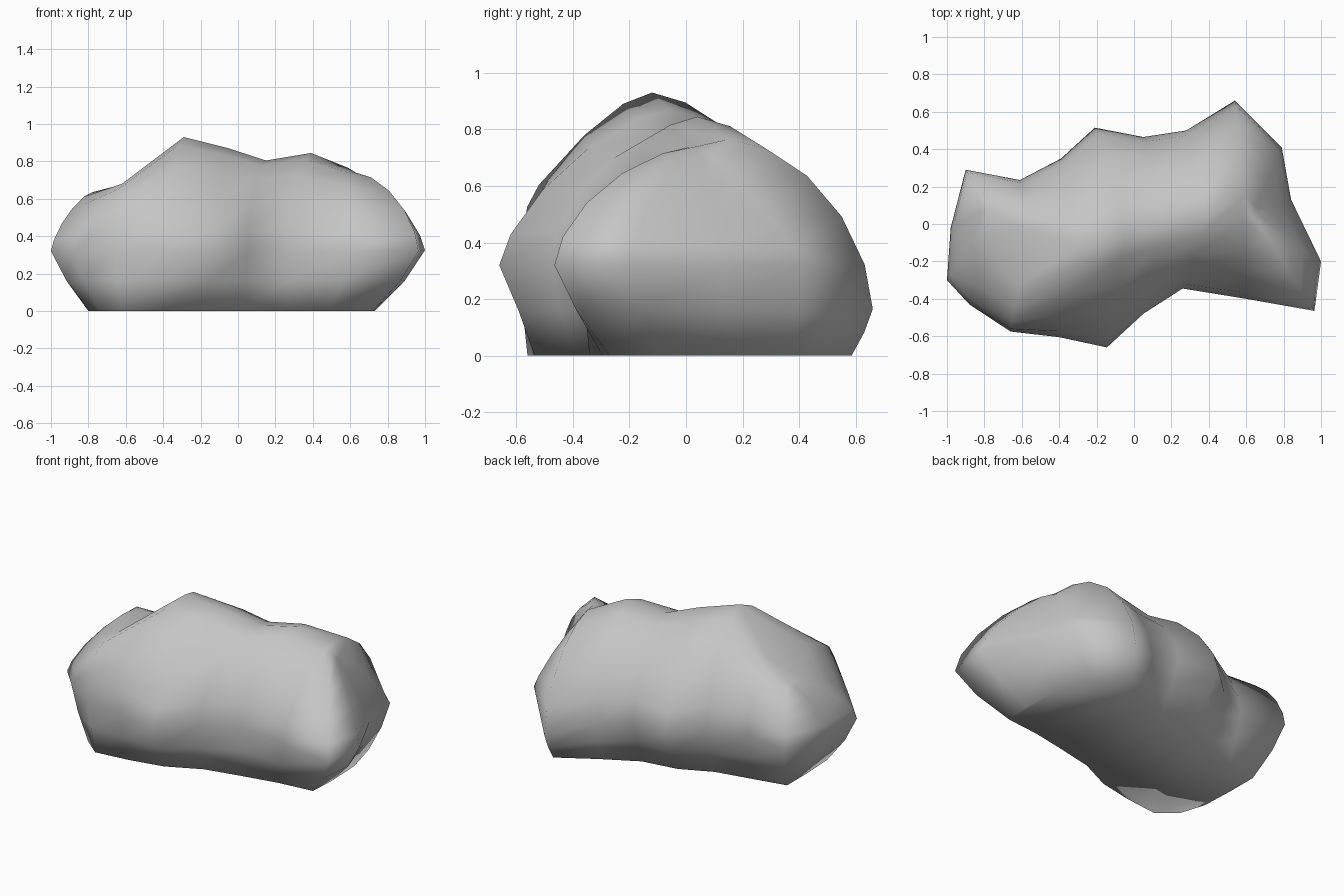
import bpy
import bmesh
import math

# Remove the default cube
default_cube = bpy.data.objects.get("Cube")
if default_cube:
    bpy.data.objects.remove(default_cube, do_unlink=True)

# Ridge points from the right end to the left end
RIDGE = [(-.78, .08, .635), (-.57, -.03, .69), (-.29, -.12, .93),
         (-.05, -.06, .87), (.15, 0, .805), (.39, .04, .845),
         (.59, .15, .765), (.63, .04, .74)]

# Rims: (x, y, height of the widest point, roundness above, base x, base y)
FRONT = [
    (-.88, -.43, .32, 1.7, -.74, -.46),
    (-.66, -.575, .32, 4, -.62, -.56),
    (-.4, -.605, .32, 1.5, -.4, -.535),
    (-.145, -.66, .32, 1.45, -.18, -.49),
    (.05, -.48, .32, 1.7, .03, -.39),
    (.26, -.345, .32, 1.7, .26, -.34),
    (.6, -.4, .32, 1.65, .49, -.295),
    (.965, -.465, .32, 1.65, .72, -.27),
]
BACK = [
    (-.9, .29, .32, 1.7, -.8, .12),
    (-.61, .235, .32, 1.8, -.58, .165),
    (-.39, .35, .32, 1.7, -.35, .21),
    (-.21, .515, .32, 1.6, -.15, .3),
    (.05, .465, .32, 1.7, .08, .335),
    (.28, .5, .25, 1.7, .3, .45),
    (.54, .66, .165, 1.75, .53, .585),
    (.79, .41, .32, 1.2, .66, .38),
]
LEFT_END = [(1, -.2, .325, 1.4, .73, -.1), (.84, .13, .32, 1.25, .72, .15)]
RIGHT_END = [(-.98, -.02, .32, 1.4, -.8, -.08), (-1, -.3, .32, 1.4, -.79, -.3)]
SLOPE_STEPS = 5


def slope(ridge, rim):
    """Points from the ground, out to the rim and up to the ridge."""
    x, y, wide, power, base_x, base_y = rim
    points = [(base_x, base_y, 0),
              (base_x + (x - base_x) * .6, base_y + (y - base_y) * .6, wide / 2)]
    for step in range(SLOPE_STEPS + 1):
        angle = step / SLOPE_STEPS * math.pi / 2
        out = math.cos(angle) ** (2 / power) if step < SLOPE_STEPS else 0
        up = math.sin(angle) ** (2 / power)
        points.append((ridge[0] + (x - ridge[0]) * out,
                       ridge[1] + (y - ridge[1]) * out,
                       wide + (ridge[2] - wide) * up))
    return points


# Slopes in order around the boulder
slopes = [slope(ridge, rim) for ridge, rim in zip(RIDGE, FRONT)]
slopes += [slope(RIDGE[-1], rim) for rim in LEFT_END]
slopes += [slope(ridge, rim) for ridge, rim in zip(RIDGE[::-1], BACK[::-1])]
slopes += [slope(RIDGE[0], rim) for rim in RIGHT_END]

# Skin neighbouring slopes, close the flat base and weld the ridge
bm = bmesh.new()
columns = [[bm.verts.new(point) for point in points] for points in slopes]
for index, column in enumerate(columns):
    following = columns[(index + 1) % len(columns)]
    for low in range(len(column) - 1):
        bm.faces.new((column[low], following[low],
                      following[low + 1], column[low + 1]))
bm.faces.new([column[0] for column in reversed(columns)])
bmesh.ops.remove_doubles(bm, verts=bm.verts, dist=.0005)
bmesh.ops.recalc_face_normals(bm, faces=bm.faces)
for face in bm.faces:
    face.smooth = True

mesh = bpy.data.meshes.new("boulder")
bm.to_mesh(mesh)
bm.free()
boulder = bpy.data.objects.new("boulder", mesh)
bpy.context.collection.objects.link(boulder)

# Plain stone colour
stone = bpy.data.materials.new("grey stone")
stone.use_nodes = True
colour = (.56, .56, .56, 1)
stone.diffuse_color = colour
stone.node_tree.nodes["Principled BSDF"].inputs["Base Color"].default_value = colour
mesh.materials.append(stone)
